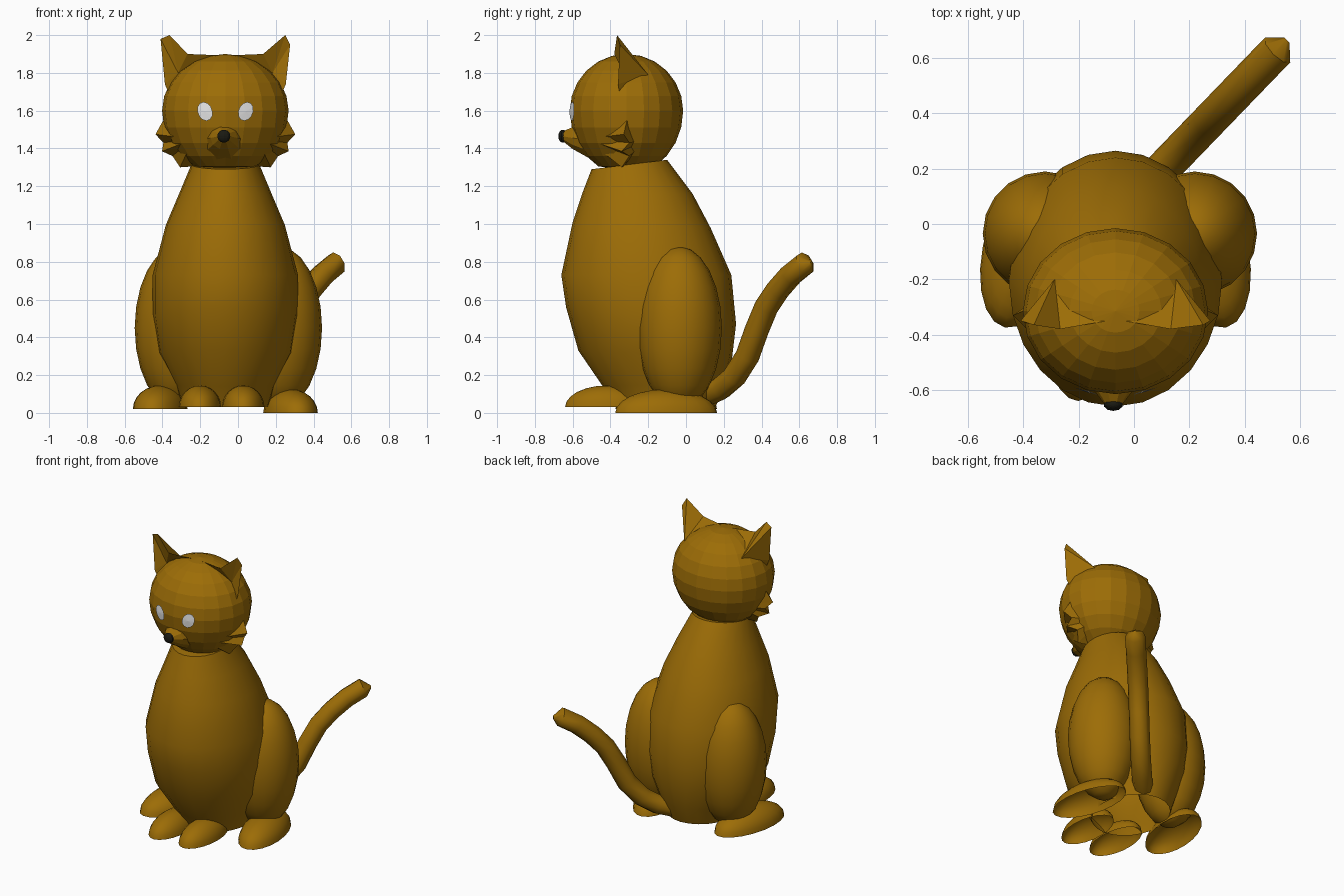
import bpy, bmesh, math
from mathutils import Matrix, Vector

cube = bpy.data.objects.get("Cube")
if cube:
    bpy.data.objects.remove(cube, do_unlink=True)

CX = -0.067                                # symmetry line of the animal
HEAD = Vector((CX, -0.315, 1.6))
HEAD_R = Vector((0.335, 0.3, 0.3))


def material(name, color):
    m = bpy.data.materials.new(name)
    m.use_nodes = True
    m.diffuse_color = (*color, 1)
    m.node_tree.nodes["Principled BSDF"].inputs["Base Color"].default_value = (*color, 1)
    return m


FUR = material("brown_fur", (0.335, 0.152, 0.002))
WHITE = material("eye_white", (0.8, 0.8, 0.8))
BLACK = material("nose_black", (0.01, 0.01, 0.006))


def finish(bm, name, mat, smooth=None):
    bmesh.ops.recalc_face_normals(bm, faces=bm.faces)
    me = bpy.data.meshes.new(name)
    bm.to_mesh(me)
    bm.free()
    me.materials.append(mat)
    ob = bpy.data.objects.new(name, me)
    bpy.context.collection.objects.link(ob)
    if smooth:
        bpy.ops.object.select_all(action='DESELECT')
        ob.select_set(True)
        bpy.context.view_layer.objects.active = ob
        bpy.ops.object.shade_smooth_by_angle(angle=math.radians(smooth))


def shell(name, points, faces, s):
    """Faceted mesh from offsets to the symmetry line, on side s."""
    bm = bmesh.new()
    vs = [bm.verts.new((CX + s * x, y, z)) for x, y, z in points]
    for f in faces:
        bm.faces.new([vs[i] for i in f])
    finish(bm, name, FUR)


def loft(bm, rings, open_start=False):
    """Join equal rings of points into a tube."""
    rows = [[bm.verts.new(p) for p in ring] for ring in rings]
    n = len(rows[0])
    for a, b in zip(rows, rows[1:]):
        for i in range(n):
            j = (i + 1) % n
            bm.faces.new((a[i], a[j], b[j], b[i]))
    if not open_start:
        bm.faces.new(rows[0])
    bm.faces.new(rows[-1])


def circle(n):
    return [(math.cos(2 * math.pi * i / n), math.sin(2 * math.pi * i / n)) for i in range(n)]


def ellipsoid(name, center, radii, mat, yaw=0, half=False, segs=20, smooth=40):
    """Ball, or only its upper half left open below."""
    bm = bmesh.new()
    bmesh.ops.create_uvsphere(bm, u_segments=segs, v_segments=12, radius=1)
    if half:
        bmesh.ops.delete(bm, geom=[v for v in bm.verts if v.co.z < -.01], context='VERTS')
    bm.transform(Matrix.Translation(center) @ Matrix.Rotation(yaw, 4, 'Z')
                 @ Matrix.Diagonal((*radii, 1)))
    finish(bm, name, mat, smooth)


# Body: tilted rings given as front y, front z, back y, back z, half width
body_rings = [
    (-.38, .03, .16, .04, .23), (-.44, .14, .21, .16, .265),
    (-.57, .33, .245, .30, .355), (-.635, .56, .265, .47, .385),
    (-.66, .73, .24, .73, .385), (-.60, 1.01, .13, .98, .315),
    (-.55, 1.16, .035, 1.16, .245), (-.50, 1.29, -.10, 1.34, .18)]
bm = bmesh.new()
loft(bm, [[(CX + w * x, (yf + yb) / 2 + (yb - yf) / 2 * y, (zf + zb) / 2 + (zb - zf) / 2 * y)
           for x, y in circle(24)] for yf, zf, yb, zb, w in body_rings], open_start=True)
finish(bm, "body", FUR, 40)

# Head: faceted ball with a broad flattened jaw
bm = bmesh.new()
bmesh.ops.create_uvsphere(bm, u_segments=20, v_segments=12, radius=1)
for v in bm.verts:
    rz = 0.34 if v.co.z < 0 else HEAD_R.z
    v.co = HEAD + Vector((v.co.x * HEAD_R.x, v.co.y * HEAD_R.y, max(v.co.z * rz, -0.305)))
finish(bm, "head", FUR)

# Muzzle: cone growing out of the face, with the nose on its end
bm = bmesh.new()
loft(bm, [[(CX - .007 + r * x, y, z + .85 * r * h) for x, h in circle(10)]
          for y, z, r in ((-.42, 1.435, .17), (-.60, 1.455, .072), (-.655, 1.465, .03))])
finish(bm, "muzzle", FUR)
ellipsoid("nose", (CX - .008, -.652, 1.465), (.036, .024, .034), BLACK, segs=10, smooth=None)

for s, side in ((1, "left"), (-1, "right")):
    # Ear: shell with a hollow front, its inner edge running on over the crown
    tip_x, blunt_z = (.317, 1.95) if s > 0 else (.295, 1.98)
    shell(side + "_ear",
          [(.03, -.35, 1.893), (tip_x, -.365, 2.0), (.343, -.35, blunt_z), (.32, -.36, 1.74),
           (.27, -.34, 1.62), (.22, -.20, 1.79), (.25, -.33, 1.80), (.2, -.38, 1.9)],
          [(0, 6, 7), (7, 6, 1), (6, 2, 1), (6, 3, 2), (6, 4, 3), (1, 5, 7), (7, 5, 0),
           (1, 2, 5), (2, 3, 5), (3, 4, 5), (0, 4, 6), (0, 5, 4)], s)

    # Cheek ruff: zigzag edge fanned to a point on the face and one behind
    edge = [(.30, -.30, 1.6), (.37, -.33, 1.475), (.328, -.30, 1.43), (.335, -.34, 1.385),
            (.28, -.30, 1.36), (.24, -.34, 1.30), (.10, -.32, 1.31)]
    front, back = len(edge), len(edge) + 1
    shell(side + "_cheek_ruff", edge + [(.17, -.53, 1.45), (.15, -.2, 1.45)],
          [(i, i + 1, apex) for i in range(front - 1) for apex in (front, back)], s)

    # Eye: thin disc lying on the face
    bm = bmesh.new()
    rim = []
    for x, y in [(0, 0)] + circle(12):
        px, pz = s * (.108 + .04 * x + .008 * y), .05 * y - .004
        py = -HEAD_R.y * math.sqrt(1 - (px / HEAD_R.x) ** 2 - (pz / HEAD_R.z) ** 2) - .008
        rim.append(bm.verts.new(HEAD + Vector((px, py, pz))))
    for i in range(12):
        bm.faces.new((rim[0], rim[1 + i], rim[1 + (i + 1) % 12]))
    finish(bm, side + "_eye", WHITE)

    # Haunch, hind foot and front paw
    hx = .287 if s > 0 else .255
    ellipsoid(side + "_haunch", (CX + s * hx, -.035, .45), (.225, .225, .43), FUR)
    ellipsoid(side + "_hind_foot", (CX + s * .345, -.105, .0 if s > 0 else .02),
              (.137, .275, .125), FUR, yaw=s * .2, half=True)
    ellipsoid(side + "_front_paw", (CX + s * .115 - .02, -.42, .03),
              (.112, .22, .115), FUR, half=True)

# Tail: tube swept back and to one side, closed with a blunt point
side_path = [(.12, .10), (.19, .13), (.26, .19), (.33, .30), (.38, .44), (.43, .56),
             (.49, .65), (.56, .73), (.635, .79), (.67, .79)]
path = [Vector((.1 + .965 * (y - .2), y - .005, z)) for y, z in side_path]
across = Vector((1, -1, 0)).normalized()
rings = []
for i, p in enumerate(path):
    d = (path[min(i + 1, len(path) - 1)] - path[max(i - 1, 0)]).normalized()
    up = across.cross(d).normalized()
    r = .012 if i == len(path) - 1 else .064
    rings.append([p + r * (x * across + y * up) for x, y in circle(8)])
bm = bmesh.new()
loft(bm, rings)
finish(bm, "tail", FUR, 50)
